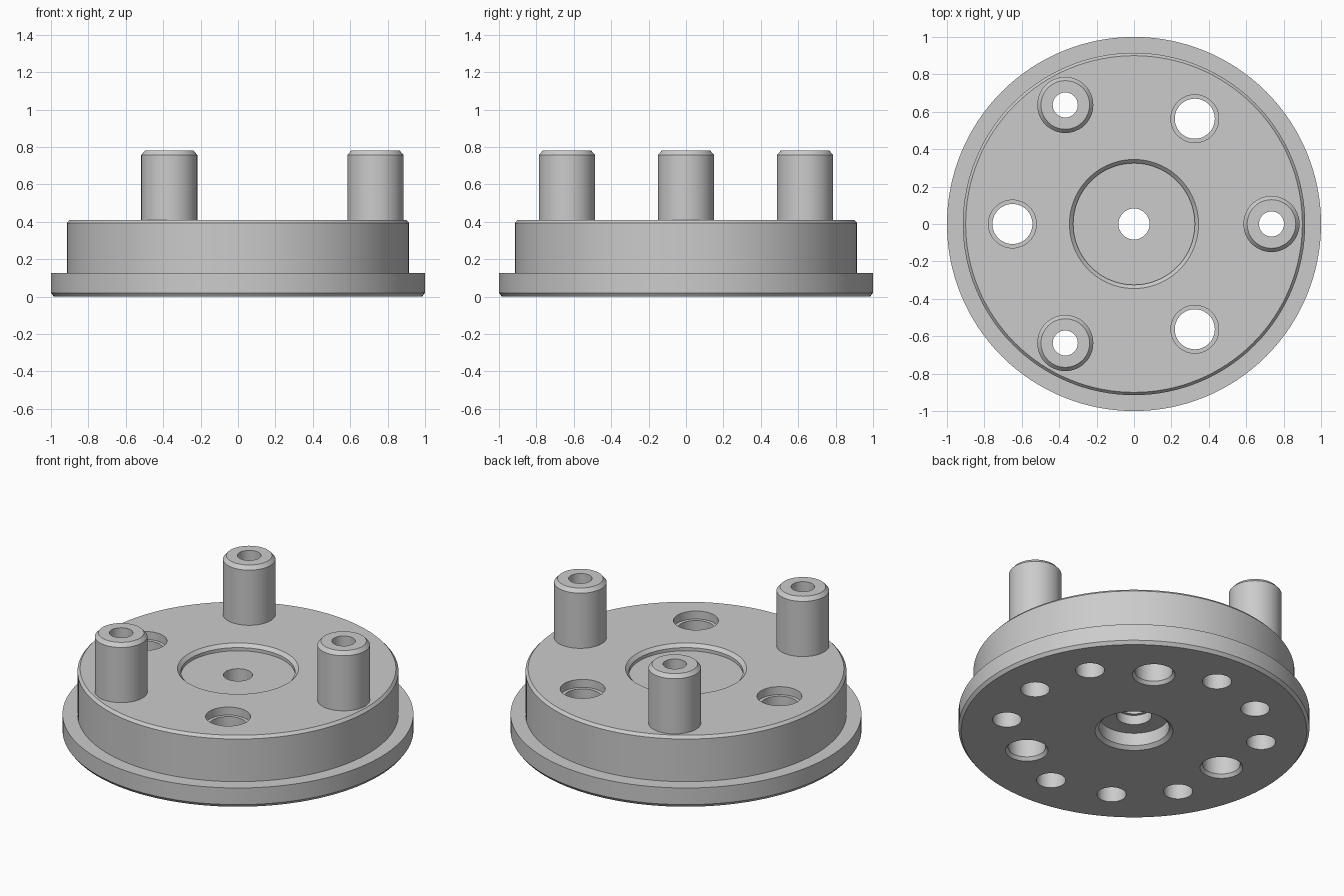
import bpy
import bmesh
from math import cos, sin, pi, radians
from mathutils import Vector

if "Cube" in bpy.data.objects:
    bpy.data.objects.remove(bpy.data.objects["Cube"])

grey = bpy.data.materials.new("light_grey_metal")
grey.use_nodes = True
colour = (0.6, 0.6, 0.6, 1)
grey.diffuse_color = colour
grey.node_tree.nodes["Principled BSDF"].inputs["Base Color"].default_value = colour

TOP = 0.41          # height of the body's upper face
PIN_RING = 0.735    # radius of the pin and screw circle
PORT_RING = 0.65    # radius of the large hole circle


def polar(radius, degrees):
    return Vector((radius * cos(radians(degrees)), radius * sin(radians(degrees)), 0))


def lathe(bm, profile, centre=Vector(), segments=48):
    """Revolve a closed (radius, height) outline about a vertical axis."""
    rings = []
    for i in range(segments):
        a = 2 * pi * i / segments
        rings.append([bm.verts.new(centre + Vector((r * cos(a), r * sin(a), z)))
                      for r, z in profile])
    n = len(profile)
    for i, ring in enumerate(rings):
        other = rings[(i + 1) % segments]
        for j in range(n):
            k = (j + 1) % n
            if profile[j][0] or profile[k][0]:
                bm.faces.new((ring[j], other[j], other[k], ring[k]))


def finish(bm, name):
    bmesh.ops.remove_doubles(bm, verts=bm.verts, dist=1e-5)
    bmesh.ops.dissolve_degenerate(bm, edges=bm.edges, dist=1e-6)
    bmesh.ops.recalc_face_normals(bm, faces=bm.faces)
    mesh = bpy.data.meshes.new(name)
    bm.to_mesh(mesh)
    bm.free()
    mesh.materials.append(grey)
    obj = bpy.data.objects.new(name, mesh)
    bpy.context.collection.objects.link(obj)
    return obj


def smooth(obj):
    bpy.ops.object.select_all(action="DESELECT")
    obj.select_set(True)
    bpy.context.view_layer.objects.active = obj
    bpy.ops.object.shade_smooth_by_angle(angle=radians(25))


# Flanged body with top recess, centre bore and lower counterbore
bm = bmesh.new()
lathe(bm, [(0.985, 0), (1, 0.02), (1, 0.125), (0.915, 0.125), (0.915, 0.393),
           (0.9, TOP), (0.345, TOP), (0.325, 0.39), (0.325, 0.37),
           (0.083, 0.37), (0.083, 0.16), (0.1, 0.16), (0.1, 0.1),
           (0.2, 0.1), (0.2, 0.02), (0.222, 0)], segments=128)
body = finish(bm, "flanged_body")

# Cutters for every hole around the body
bm = bmesh.new()
for step in range(12):
    angle = step * 30
    if angle % 120 == 60:      # large stepped through hole
        lathe(bm, [(0, -0.1), (0.122, -0.1), (0.122, 0), (0.107, 0.02),
                   (0.107, 0.36), (0.128, 0.36), (0.128, 0.6), (0, 0.6)],
              polar(PORT_RING, angle))
    elif angle % 120 == 0:     # stepped bore below a pin
        lathe(bm, [(0, -0.1), (0.083, -0.1), (0.083, 0.2), (0.067, 0.2),
                   (0.067, 0.6), (0, 0.6)], polar(PIN_RING, angle))
    else:                      # blind screw hole
        lathe(bm, [(0, -0.1), (0.083, -0.1), (0.083, 0.3), (0, 0.3)],
              polar(PIN_RING, angle))
cutter = finish(bm, "hole_cutters")
cutter.hide_render = True

cut = body.modifiers.new("holes", "BOOLEAN")
cut.operation = "DIFFERENCE"
cut.solver = "EXACT"
cut.object = cutter
bpy.context.view_layer.objects.active = body
bpy.ops.object.modifier_apply(modifier=cut.name)
bpy.data.objects.remove(cutter)
smooth(body)

# Three hollow pins with chamfered tips
for number in range(3):
    bm = bmesh.new()
    lathe(bm, [(0.15, TOP), (0.15, 0.757), (0.13, 0.78), (0.067, 0.78), (0.067, TOP)],
          polar(PIN_RING, number * 120))
    smooth(finish(bm, f"hollow_pin_{number + 1}"))
